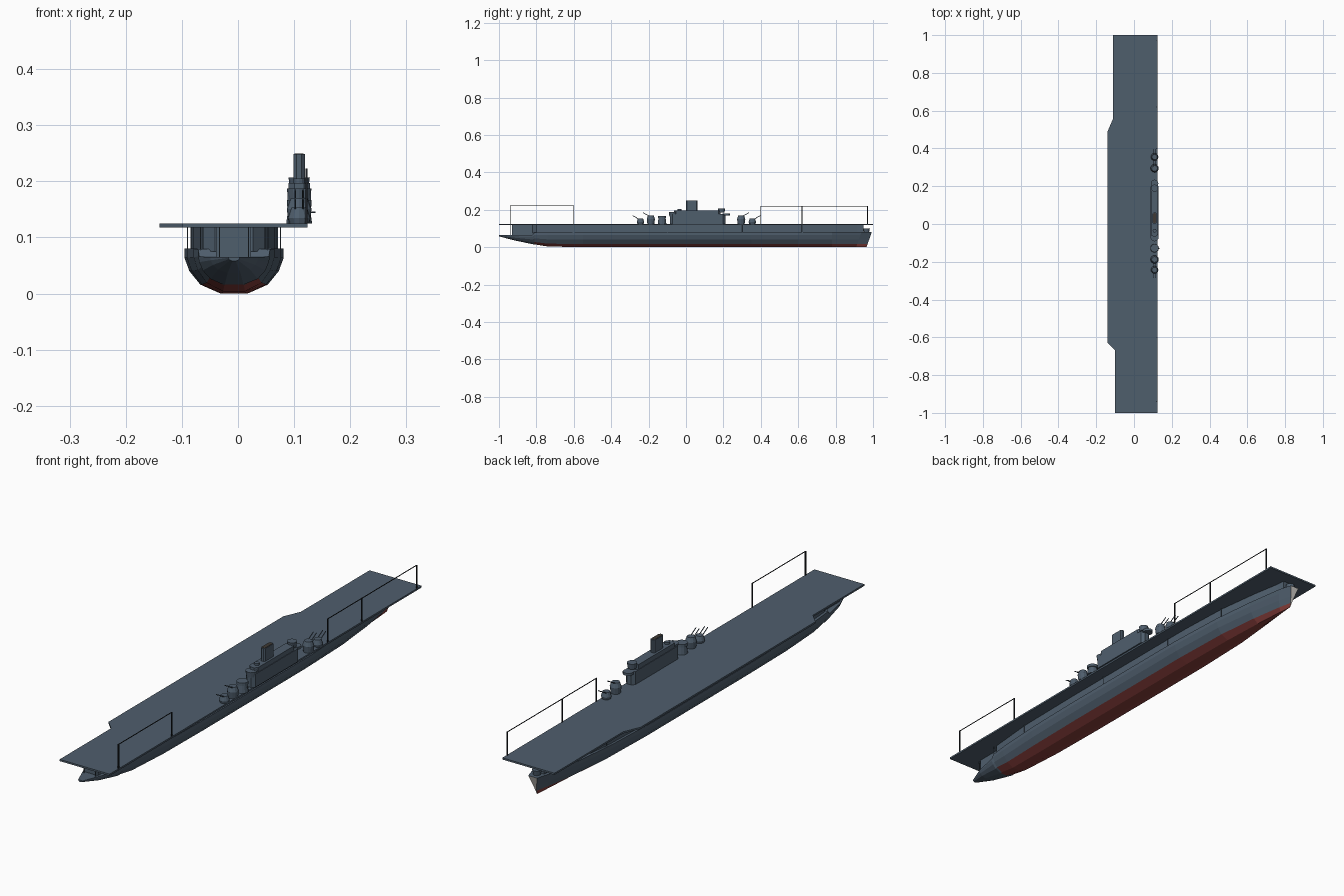
import bpy, bmesh, math
from mathutils import Vector

if "Cube" in bpy.data.objects:
    bpy.data.objects.remove(bpy.data.objects["Cube"])


def material(name, rgb):
    m = bpy.data.materials.new(name)
    m.diffuse_color = (*rgb, 1)
    m.use_nodes = True
    m.node_tree.nodes["Principled BSDF"].inputs["Base Color"].default_value = m.diffuse_color
    return m


GREY = material("navy grey", (0.078, 0.112, 0.152))
RED = material("hull red", (0.25, 0.05, 0.045))
DARK = material("dark wire", (0.012, 0.014, 0.018))
PALE = material("pale stem", (0.6, 0.58, 0.55))
BROWN = material("soot brown", (0.05, 0.042, 0.035))

CX = -0.007   # hull centreline
IX = 0.109    # island centreline
DECK = 0.125  # flight deck height


def finish(name, bm, *mats):
    bmesh.ops.recalc_face_normals(bm, faces=bm.faces)
    me = bpy.data.meshes.new(name)
    bm.to_mesh(me)
    bm.free()
    for m in mats:
        me.materials.append(m)
    ob = bpy.data.objects.new(name, me)
    bpy.context.collection.objects.link(ob)
    return ob


def prism(name, outline, z0, z1, mat=GREY):
    """Extrude an xy outline from z0 to z1."""
    bm = bmesh.new()
    f = bm.faces.new([bm.verts.new((x, y, z0)) for x, y in outline])
    r = bmesh.ops.extrude_face_region(bm, geom=[f])
    for v in r["geom"]:
        if isinstance(v, bmesh.types.BMVert):
            v.co.z = z1
    # the extrusion leaves the starting face as the bottom cap
    if not any(all(abs(v.co.z - z0) < 1e-6 for v in g.verts) for g in bm.faces):
        bm.faces.new([v for v in bm.verts if abs(v.co.z - z0) < 1e-6])
    return finish(name, bm, mat)


def box(name, x0, x1, y0, y1, z0, z1, mat=GREY):
    return prism(name, [(x0, y0), (x1, y0), (x1, y1), (x0, y1)], z0, z1, mat)


def rod(name, a, b, r0, r1=None, mat=GREY, sides=12):
    """Cylinder or cone between two points."""
    a, b = Vector(a), Vector(b)
    bm = bmesh.new()
    bmesh.ops.create_cone(bm, cap_ends=True, segments=sides, radius1=r0,
                          radius2=r0 if r1 is None else r1, depth=(b - a).length)
    bm.transform((b - a).to_track_quat('Z', 'Y').to_matrix().to_4x4())
    bmesh.ops.translate(bm, verts=bm.verts, vec=(a + b) / 2)
    return finish(name, bm, mat)


# Hull: loft of (y, half width, keel z, top z, bow flare); stem is raked forward
stations = [(-1.0, 0.010, 0.058, 0.065, 0), (-0.92, 0.042, 0.037, 0.065, 0),
            (-0.82, 0.062, 0.016, 0.066, 0), (-0.81, 0.064, 0.015, 0.079, 0),
            (-0.74, 0.072, 0.004, 0.08, 0), (-0.55, 0.084, 0, 0.08, 0),
            (-0.3, 0.0885, 0, 0.08, 0), (0.35, 0.0885, 0, 0.08, 0),
            (0.6, 0.078, 0, 0.08, 0), (0.78, 0.059, 0, 0.08, 0.15),
            (0.91, 0.036, 0, 0.08, 0.5), (0.965, 0.02, 0, 0.08, 0.97)]
section = [(0.27, 0), (0.68, 0.2), (0.9, 0.5), (1, 0.8), (1, 1)]
bm = bmesh.new()
rings = []
for y, w, zk, zt, k in stations:
    half = [(w * (fx * (1 - k) + k * fz ** 1.3), zk + (zt - zk) * fz, fz)
            for fx, fz in section]
    pts = [(-x, z, f) for x, z, f in reversed(half)] + half
    rake = 0.028 if y > 0.9 else 0
    rings.append([bm.verts.new((CX + x, y + rake * f, z)) for x, z, f in pts])
n = len(rings[0])
for a, b in zip(rings, rings[1:]):
    for i in range(n):
        j = (i + 1) % n
        bm.faces.new((a[i], a[j], b[j], b[i]))
bm.faces.new(rings[0])
stem = bm.faces.new(rings[-1])
for f in bm.faces:
    if f == stem:
        f.material_index = 2
    elif f.calc_center_median().z < 0.02 and max(v.co.z for v in f.verts) < 0.035:
        f.material_index = 1
finish("hull", bm, GREY, RED, PALE)

# Hangar walls between hull and flight deck
side = [(-0.82, 0.034), (-0.8, 0.055), (-0.6, 0.073), (-0.3, 0.077),
        (0.4, 0.077), (0.62, 0.068), (0.8, 0.045), (0.92, 0.024)]
prism("hangar", [(CX + w, y) for y, w in side] + [(CX - w, y) for y, w in reversed(side)],
      0.075, 0.119)
box("stern_house", CX - 0.032, CX + 0.03, -0.93, -0.81, 0.063, 0.119)
prism("bow_house", [(CX + w, y) for w, y in
                    ((-0.03, 0.85), (0.03, 0.85), (0.022, 0.95), (-0.022, 0.95))], 0.078, 0.119)
rod("bow_gun_tub", (CX, 0.965, 0.08), (CX, 0.965, 0.1), 0.014, 0.018)

# Flight deck with port overhang
prism("flight_deck", [(0.124, -1), (0.124, 1), (-0.11, 1), (-0.11, 0.56), (-0.14, 0.49),
                      (-0.14, -0.63), (-0.10, -0.67), (-0.10, -1)], 0.118, DECK)

# Deck supports along both sides
for s in (-1, 1):
    for y, w in ((-0.94, 0.026), (-0.81, 0.06), (-0.6, 0.077), (-0.1, 0.083),
                 (0.3, 0.083), (0.62, 0.072)):
        rod("deck_support", (CX + s * w, y, 0.062), (CX + s * w, y, 0.12), 0.0012, sides=6)

# Island: stepped block with rounded ends
def slab(name, y0, y1, hw, z0, z1, mat=GREY):
    c = hw * 0.55
    return prism(name, [(IX - hw, y0 + c), (IX - hw + c, y0), (IX + hw - c, y0),
                        (IX + hw, y0 + c), (IX + hw, y1 - c), (IX + hw - c, y1),
                        (IX - hw + c, y1), (IX - hw, y1 - c)], z0, z1, mat)


slab("island_base", -0.085, 0.21, 0.021, DECK, 0.178)
slab("island_upper", -0.065, 0.185, 0.019, 0.178, 0.197)
slab("funnel", 0.0, 0.062, 0.010, 0.19, 0.249)
slab("funnel_mouth", 0.005, 0.057, 0.008, 0.248, 0.25, BROWN)
rod("front_bridge", (IX, -0.07, 0.165), (IX, -0.07, 0.187), 0.019, 0.022)
rod("rear_director", (IX, 0.19, 0.185), (IX, 0.19, 0.207), 0.016, 0.019)
rod("rear_platform", (IX, 0.215, 0.17), (IX, 0.215, 0.18), 0.020)
rod("front_director", (IX, -0.035, 0.196), (IX, -0.035, 0.205), 0.010)

# Gun mounts: (y, height, radius, facing)
for y, h, r, d in ((-0.243, 0.022, 0.020, -1), (-0.188, 0.038, 0.022, -1),
                   (0.295, 0.038, 0.022, 1), (0.355, 0.022, 0.020, 1)):
    z = DECK + h
    rod("gun_pedestal", (IX, y, DECK), (IX, y, z - 0.012), r * 0.85, r)
    rod("gun_shield", (IX, y, z - 0.012), (IX, y, z + 0.006), r, r * 0.7)
    for s in (-1, 1):
        x = IX + s * 0.007
        rod("gun_barrel", (x, y, z - 0.002), (x, y + d * 0.042, z + 0.022), 0.0018,
            sides=6)
rod("front_tub_base", (IX, -0.128, DECK), (IX, -0.128, 0.155), 0.023, 0.019)
rod("front_tub", (IX, -0.128, 0.155), (IX, -0.128, 0.167), 0.022)
rod("side_gun", (IX, -0.128, 0.145), (0.138, -0.128, 0.145), 0.0015, sides=6)

# Starboard aerial masts and wires
MX = 0.122
for ys, top in (((-0.94, -0.6), 0.223), ((0.4, 0.62, 0.97), 0.22)):
    for y in ys:
        box("aerial_mast", MX - 0.002, MX + 0.002, y - 0.002, y + 0.002, 0.12, top, DARK)
    box("aerial_wire", MX - 0.0015, MX + 0.0015, ys[0], ys[-1], top - 0.002, top, DARK)
